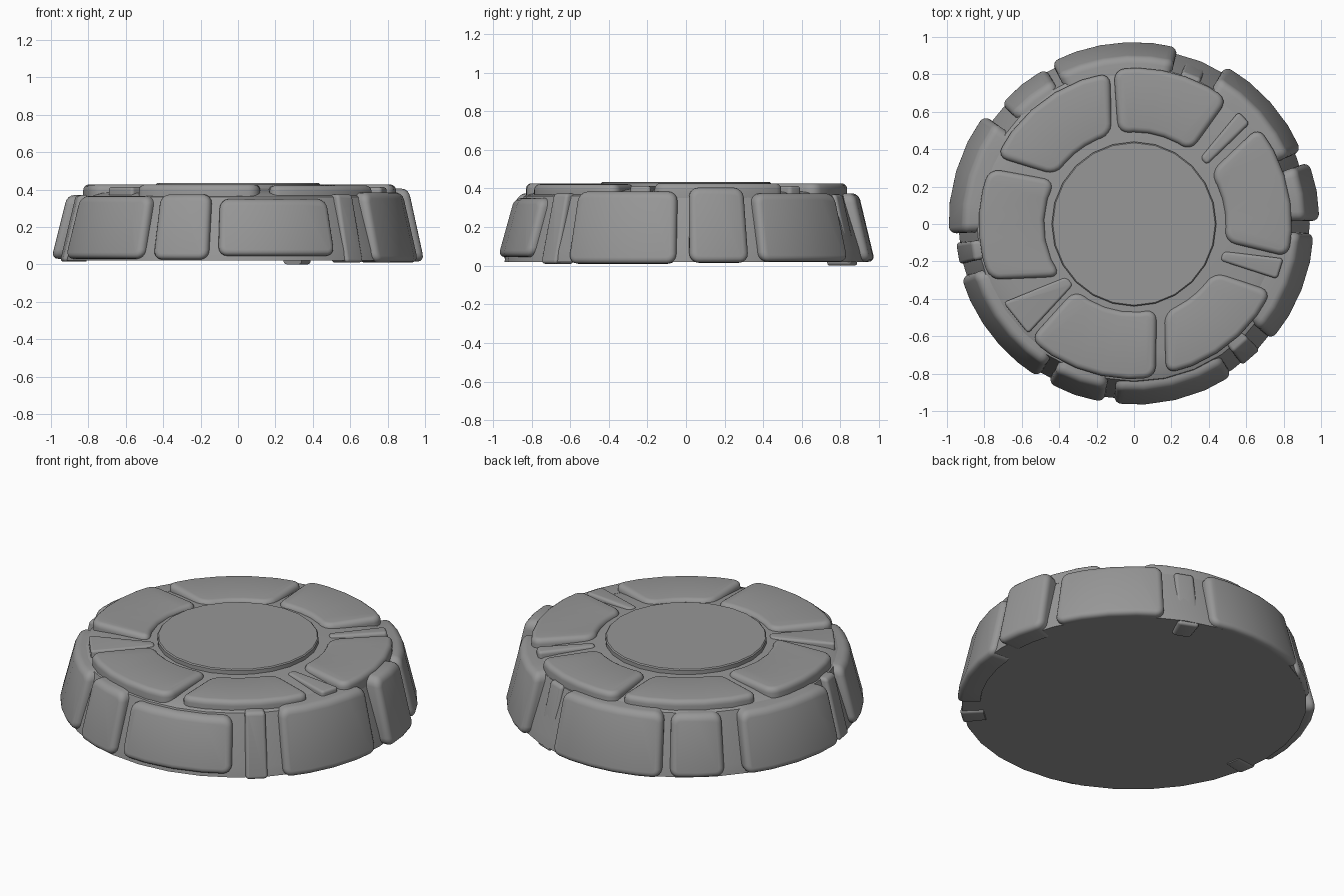
import bpy, bmesh
from math import radians, cos, sin

if "Cube" in bpy.data.objects:
    bpy.data.objects.remove(bpy.data.objects["Cube"])

# Dark grey stone
grey = bpy.data.materials.new("dark_stone")
grey.diffuse_color = (0.31, 0.31, 0.31, 1)
grey.use_nodes = True
grey.node_tree.nodes["Principled BSDF"].inputs["Base Color"].default_value = grey.diffuse_color


def finish(bm, name, angle=40):
    bmesh.ops.recalc_face_normals(bm, faces=bm.faces)
    me = bpy.data.meshes.new(name)
    bm.to_mesh(me)
    bm.free()
    me.materials.append(grey)
    ob = bpy.data.objects.new(name, me)
    bpy.context.collection.objects.link(ob)
    me.shade_smooth()
    me.set_sharp_from_angle(angle=radians(angle))
    return ob


def polar(a, r, z):
    return (r * cos(radians(a)), r * sin(radians(a)), z)


def mix(a, b, t):
    return a + (b - a) * t


def disc(name, profile, sides):
    """Solid of revolution from (radius, z) points, capped at both ends."""
    bm = bmesh.new()
    rings = [[bm.verts.new(polar(360 * i / sides, r, z)) for i in range(sides)]
             for r, z in profile]
    for lo, hi in zip(rings, rings[1:]):
        for i in range(sides):
            j = (i + 1) % sides
            bm.faces.new((lo[i], lo[j], hi[j], hi[i]))
    bm.faces.new(rings[0][::-1])
    bm.faces.new(rings[-1])
    return finish(bm, name, 35)


def stone(name, face, back, n, corner, rim):
    """Curved block: face(u, v) and back(u, v) map the unit square to 3D.
    The four corner edges are rounded first, then the rim of the face."""
    bm = bmesh.new()
    (f0, f1), (b0, b1) = [[[bm.verts.new(f(i / n, v)) for i in range(n + 1)]
                           for v in (0, 1)] for f in (face, back)]
    front = bm.faces.layers.int.new("front")
    for i in range(n):
        for k, q in enumerate(((f0, f1), (b1, b0), (f1, b1), (b0, f0))):
            f = bm.faces.new((q[0][i], q[0][i + 1], q[1][i + 1], q[1][i]))
            f[front] = k == 0
    for i in (0, n):
        bm.faces.new((f0[i], f1[i], b1[i], b0[i]))
    bmesh.ops.recalc_face_normals(bm, faces=bm.faces)
    ends = [bm.edges.get((f[i], b[i])) for f, b in ((f0, b0), (f1, b1)) for i in (0, n)]
    made = bmesh.ops.bevel(bm, geom=ends, offset=corner, segments=4, profile=0.5,
                           affect='EDGES', clamp_overlap=True)
    for f in made["faces"]:
        f[front] = 0
    edges = [e for e in bm.edges if len(e.link_faces) == 2
             and e.link_faces[0][front] != e.link_faces[1][front]]
    bmesh.ops.bevel(bm, geom=edges, offset=rim, segments=4, profile=0.5,
                    affect='EDGES', clamp_overlap=True)
    return finish(bm, name, 60)


# Mortar core and central slab
disc("core", [(0.94, 0.02), (0.93, 0.08), (0.84, 0.36), (0.79, 0.38),
              (0.7, 0.39), (0.47, 0.405)], 32)
disc("centre_slab", [(0.44, 0.36), (0.44, 0.428), (0.434, 0.434)], 24)

# Top ring: inner angles, outer angles, inner radius, outer radius, top height
top_stones = [
    (52, 100, 53, 97.5, 0.49, 0.835, 0.427),
    (104, 148, 99, 154, 0.49, 0.82, 0.422),
    (151, 216, 159, 201, 0.48, 0.83, 0.427),
    (218, 225, 211, 226, 0.46, 0.815, 0.413),
    (228, 285, 228, 278, 0.47, 0.83, 0.427),
    (289, 329, 282, 334, 0.495, 0.82, 0.422),
    (337, 343, 339, 347, 0.50, 0.82, 0.413),
    (349, 394, 348, 398, 0.49, 0.845, 0.427),
    (39, 45, 41, 47, 0.50, 0.82, 0.413),
]
for k, (i0, i1, o0, o1, ri, ro, z) in enumerate(top_stones):
    def at(h, g=(i0, i1, o0, o1, ri, ro)):
        return lambda u, v: polar(mix(mix(g[0], g[1], u), mix(g[2], g[3], u), v),
                                  mix(g[4], g[5], v), h)
    small = o1 - o0 < 20
    stone(f"top_stone_{k + 1}", at(z), at(0.35), 1 if small else 5,
          0.02 if small else 0.06, 0.018 if small else 0.03)

# Side ring: start angle, end angle, bottom radius, bottom z, top z
side_stones = [
    (76, 117, 0.98, 0.02, 0.375), (65, 72.5, 0.94, 0.0, 0.37),
    (23.5, 60, 0.985, 0.02, 0.375), (1, 19.5, 1.0, 0.015, 0.405),
    (-40, -3, 0.97, 0.01, 0.385), (-52.5, -45, 0.955, 0.01, 0.375),
    (-96.5, -57, 0.975, 0.045, 0.35), (-118.5, -99.5, 0.975, 0.025, 0.375),
    (-163, -122, 0.975, 0.03, 0.365), (-174, -167, 0.96, 0.015, 0.37),
    (144, 183, 1.0, 0.03, 0.37), (119.5, 138, 0.965, 0.02, 0.365),
]
for k, (a0, a1, r, z0, z1) in enumerate(side_stones):
    def at(dr, a0=a0, a1=a1, r=r, z0=z0, z1=z1):
        return lambda u, v: polar(mix(a0, a1, u), r - dr - 0.085 * v, mix(z0, z1, v))
    small = a1 - a0 < 12
    stone(f"side_stone_{k + 1}", at(0), at(0.13), 1 if small else max(2, int((a1 - a0) / 8)),
          0.02 if small else 0.05, 0.022 if small else 0.035)
